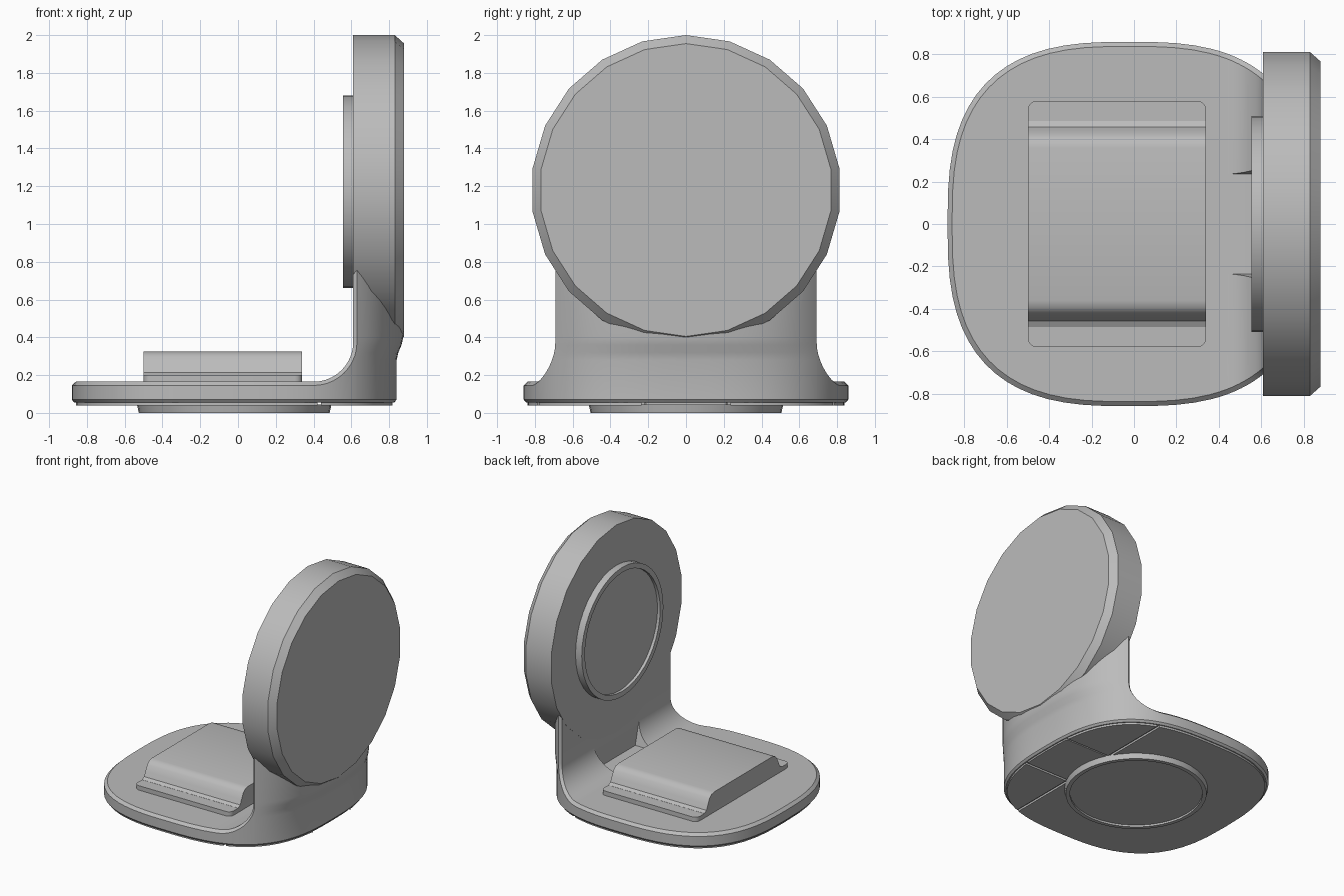
import bpy, bmesh, math

cube = bpy.data.objects.get("Cube")
if cube:
    bpy.data.objects.remove(cube, do_unlink=True)

grey = bpy.data.materials.new("matte grey")
grey.use_nodes = True
grey.diffuse_color = (0.5, 0.5, 0.5, 1)
grey.node_tree.nodes["Principled BSDF"].inputs["Base Color"].default_value = (0.5, 0.5, 0.5, 1)

CX, R, POWER = -0.02, 0.86, 2.8      # rounded-square footprint
TOP, EDGE, NECK = 0.165, 0.02, 0.61  # base top, edge bevel, neck front
NECK_TOP = 0.8


def half_width(x, scale=1.0):
    u = min(1, abs(x - CX) / (R * scale))
    return R * scale * (1 - u ** POWER) ** (1 / POWER)


def outline_x(degrees):
    c = math.cos(math.radians(degrees))
    return CX + R * math.copysign(abs(c) ** (2 / POWER), c)


def loft(name, loops, caps=True):
    """Skin a row of closed loops with equal point counts."""
    bm = bmesh.new()
    rows = [[bm.verts.new(p) for p in loop] for loop in loops]
    n = len(rows[0])
    for a, b in zip(rows, rows[1:]):
        for i in range(n):
            j = (i + 1) % n
            bm.faces.new((a[i], a[j], b[j], b[i]))
    if caps:
        bm.faces.new(rows[0])
        bm.faces.new(rows[-1])
    bmesh.ops.remove_doubles(bm, verts=bm.verts, dist=0.0002)
    bmesh.ops.recalc_face_normals(bm, faces=bm.faces)
    mesh = bpy.data.meshes.new(name)
    bm.to_mesh(mesh)
    bm.free()
    mesh.materials.append(grey)
    obj = bpy.data.objects.new(name, mesh)
    bpy.context.collection.objects.link(obj)
    return obj


def turned(name, profile, place, segments):
    """Turn (radius, height) points; place maps (a, b, height) to space."""
    angles = [2 * math.pi * i / segments for i in range(segments)]
    return loft(name, [[place(r * math.sin(a), r * math.cos(a), h) for a in angles]
                       for r, h in profile])


# L-shaped body: columns of (rim x, rim z, inner x, inner z) along the profile
columns = []
for i in range(21):
    x = outline_x(180 - 109 * i / 20)
    columns.append((x, TOP - EDGE, CX + (x - CX) * 0.975, TOP))
for i in range(11):
    s, c = math.sin(math.pi * i / 20), math.cos(math.pi * i / 20)
    r, x0 = 0.21, NECK - 0.21
    columns.append((x0 + (r + EDGE) * s, TOP + r - (r + EDGE) * c,
                    x0 + r * s, TOP + r - r * c))
columns.append((NECK + EDGE, NECK_TOP, NECK, NECK_TOP))
back_start = len(columns)
for i in range(13):
    x = outline_x(45 * (1 - i / 12))
    columns.append((x, NECK_TOP, x, NECK_TOP))


def bulged(x, y, z):
    """Swell the back of the neck out to meet the disc face."""
    t = min(1, max(0, (z - 0.28) / 0.12))
    swell = t * t * (3 - 2 * t) * max(0, x - NECK - EDGE) / 0.21
    return (x + 0.035 * swell, y, z)


sections = []
for k, (rx, rz, ix, iz) in enumerate(columns):
    w = half_width(rx)
    side = [(ix, w if k >= back_start else half_width(ix, 0.975), iz), (rx, w, rz)]
    for z in (0.4, 0.36, 0.32, 0.28, 0.07):
        side.append((rx, w, min(z, rz)))
    side.append((CX + (rx - CX) * 0.985, w * 0.985, 0.055))
    side = [bulged(*p) for p in side]
    sections.append(side + [(x, -y, z) for x, y, z in reversed(side)])
body = loft("stand_body", sections, caps=False)

# Slot cut into the inside curve
cutter = loft("slot_cutter", [[(x, -0.235, 0.168), (x, 0.235, 0.168),
                               (x, 0.285, 0.36), (x, -0.285, 0.36)]
                              for x in (0.36, NECK - 0.002)])
cutter.hide_render = True
cut = body.modifiers.new("slot", "BOOLEAN")
cut.operation = "DIFFERENCE"
cut.solver = "EXACT"
cut.object = cutter
bpy.context.view_layer.objects.active = body
bpy.ops.object.modifier_apply(modifier=cut.name)
bpy.data.objects.remove(cutter, do_unlink=True)


# Underside panels, separated by narrow grooves
def panel(name, x0, x1, low, high, bottom):
    loops = []
    for i in range(25):
        x = (x0 + x1) / 2 - (x1 - x0) / 2 * math.cos(math.pi * i / 24)
        w = half_width(x, 0.975)
        a, b = max(low, -w), min(high, w)
        if a > b:
            a = b = low if low > 0 else high
        loops.append([(x, a, bottom), (x, b, bottom), (x, b, 0.057), (x, a, 0.057)])
    loft(name, loops)


end = R * 0.975
panel("bottom_panel", CX - end, 0.42, -1, 1, 0.04)
panel("rear_panel_left", 0.44, CX + end, 0.235, 1, 0.04)
panel("rear_panel_right", 0.44, CX + end, -1, -0.235, 0.04)
panel("rear_panel_middle", 0.44, CX + end, -0.22, 0.22, 0.043)

# Round foot with a shallow recess
turned("foot_ring", [(0.515, 0.045), (0.505, 0), (0.475, 0), (0.475, 0.015)],
       lambda a, b, h: (CX + a, b, h), 40)


# Upright disc and its ringed pad
def upright(a, b, h):
    return (h, a, 1.18 + b)


turned("upright_disc", [(0.82, NECK - 0.001), (0.82, 0.83), (0.775, 0.88)], upright, 22)
turned("disc_pad", [(0.51, 0.62), (0.51, 0.555), (0.47, 0.555), (0.47, 0.578)],
       lambda a, b, h: (h, a, 1.17 + b), 40)

# Charging block: thin rounded flange below a curved ridge
corner = 0.04
rounded = []
for q, (sx, sy) in enumerate(((1, 1), (-1, 1), (-1, -1), (1, -1))):
    for i in range(5):
        a = math.pi / 2 * (q + i / 4)
        rounded.append((-0.08 + sx * (0.42 - corner) + corner * math.cos(a),
                        sy * (0.58 - corner) + corner * math.sin(a)))
loft("block_flange", [[(x, y, z) for x, y in rounded] for z in (0.16, 0.2)])

ridge = [(0.485, 0.195), (0.485, 0.201), (0.458, 0.215), (0.442, 0.25),
         (0.42, 0.295), (0.395, 0.317), (0.36, 0.325)]
ridge += [(-y, z) for y, z in reversed(ridge)]
loft("block_ridge", [[(x, y, z) for y, z in ridge] for x in (-0.5, 0.34)])

# Smooth shading with sharp edges kept
bpy.ops.object.select_all(action="DESELECT")
for obj in bpy.context.collection.objects:
    if obj.type == "MESH" and grey.name in obj.data.materials:
        obj.select_set(True)
        bpy.context.view_layer.objects.active = obj
bpy.ops.object.shade_smooth_by_angle(angle=math.radians(30))
